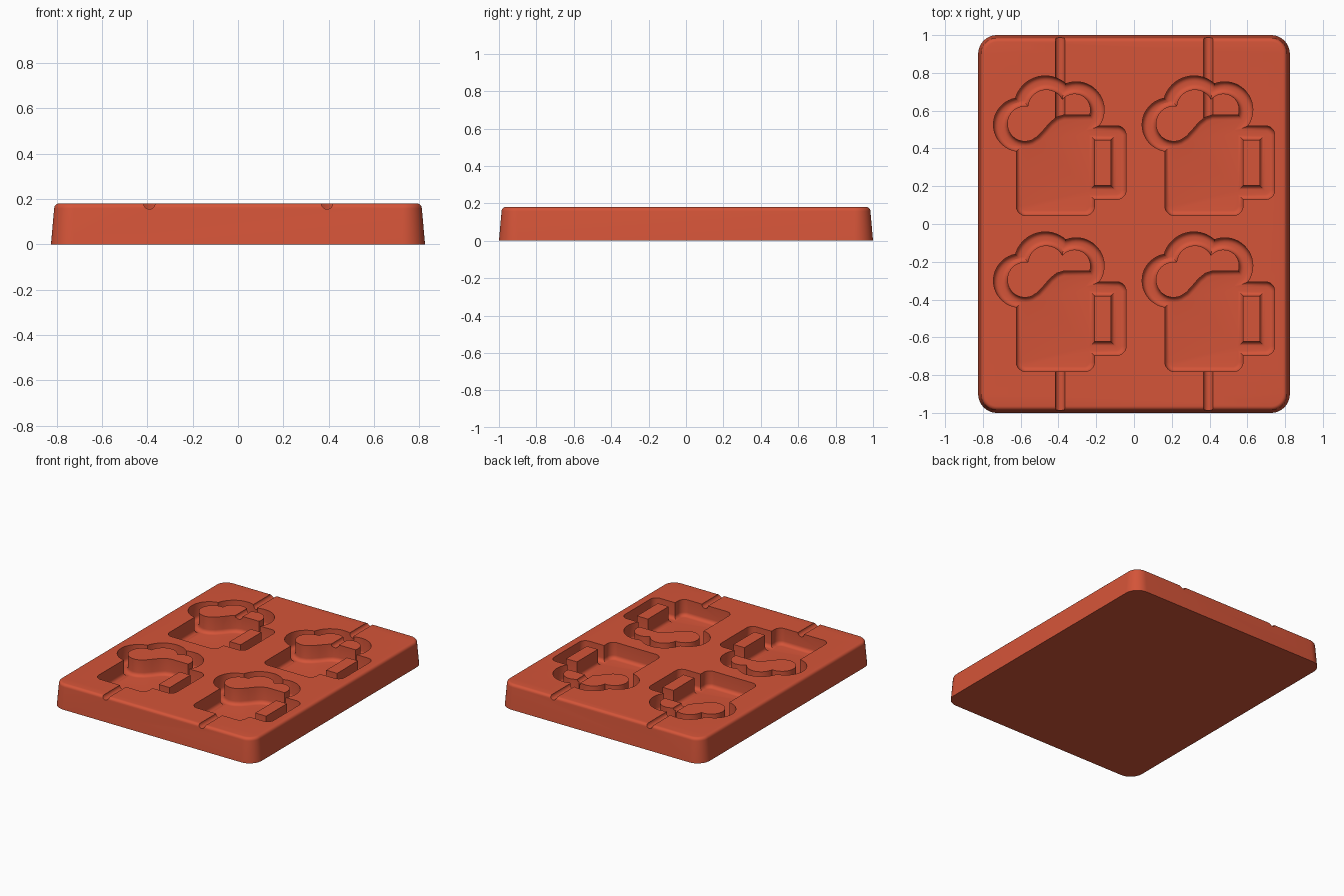
import bpy, bmesh
from math import sin, cos, pi, asin, acos, atan2, hypot, radians

cube = bpy.data.objects.get("Cube")
if cube:
    bpy.data.objects.remove(cube, do_unlink=True)

TOP, FLOOR, FILLET = 0.18, 0.06, 0.027

clay = bpy.data.materials.new("terracotta_red")
clay.use_nodes = True
clay.diffuse_color = (0.66, 0.089, 0.04, 1)
clay.node_tree.nodes["Principled BSDF"].inputs["Base Color"].default_value = clay.diffuse_color


def arc(cx, cy, r, a, b, n=12):
    return [(cx + r * cos(a + (b - a) * i / n), cy + r * sin(a + (b - a) * i / n))
            for i in range(n + 1)]


def meet(p, q):
    """Angles, seen from each centre, of the upper crossing of two circles."""
    dx, dy = q[0] - p[0], q[1] - p[1]
    d, way = hypot(dx, dy), atan2(dy, dx)
    a = acos((d * d + p[2] ** 2 - q[2] ** 2) / (2 * d * p[2]))
    b = acos((d * d + q[2] ** 2 - p[2] ** 2) / (2 * d * q[2]))
    return way + a, way + pi - b


def cloud(circles, grow, start, end):
    """Three-lobed outline, from the right lobe round to the left lobe."""
    left, mid, right = [(x, y, r + grow) for x, y, r in circles]
    l1, m1 = meet(left, mid)
    m0, r1 = meet(mid, right)
    return (arc(*right, start, r1, 20) + arc(*mid, m0, m1, 20)[1:]
            + arc(*left, l1, end, 20)[1:])


def pocket_outline(o):
    """Outer wall of the mug pocket: foam, body and handle, inset by o."""
    lobes = [(-0.602, 0.526, 0.142), (-0.47, 0.62, 0.164), (-0.306, 0.605, 0.148)]
    start = asin((0.52 - o - 0.605) / (0.148 - o))
    end = 2 * pi - acos((-0.021 + o) / (0.142 - o))
    r = 0.05 - o
    return (cloud(lobes, -o, start, end)
            + arc(-0.573, 0.095, r, pi, 1.5 * pi)
            + arc(-0.26, 0.095, r, -pi / 2, 0)
            + [(-0.21 - o, 0.13 + o)]
            + arc(-0.092, 0.18, r, -pi / 2, 0)
            + arc(-0.092, 0.47, r, 0, pi / 2))


def foam_island(o):
    """Raised foam shape with a wavy lower edge, grown by o."""
    lobes = [(-0.577, 0.531, 0.094), (-0.465, 0.615, 0.097), (-0.315, 0.605, 0.085)]
    start = asin((-0.027 - o) / (0.085 + o))
    wave = [(-0.51, 0.464, 40), (-0.475, 0.502, 49), (-0.445, 0.537, 45),
            (-0.41, 0.565, 28), (-0.37, 0.578, 0)]
    return (cloud(lobes, o, start, radians(292))
            + [(x + o * sin(radians(t)), y - o * cos(radians(t))) for x, y, t in wave])


def handle_island(o):
    x0, x1, y0, y1 = -0.21 - o, -0.121 + o, 0.203 - o, 0.446 + o
    return [(x0, y0), (x1, y0), (x1, y1), (x0, y1)]


def tray_outline(o):
    r = 0.1 - o
    pts = []
    for i, (sx, sy) in enumerate([(1, 1), (-1, 1), (-1, -1), (1, -1)]):
        pts += arc(sx * 0.725, sy * 0.9, r, i * pi / 2, (i + 1) * pi / 2)
    return pts


def loft(bm, outlines, levels, dx=0.0, dy=0.0):
    """Stack outlines through (inset, height) levels and cap both ends."""
    ends = [[], []]
    for outline in outlines:
        rings = [[bm.verts.new((x + dx, y + dy, z)) for x, y in outline(o)]
                 for o, z in levels]
        n = len(rings[0])
        for a, b in zip(rings, rings[1:]):
            for i in range(n):
                j = (i + 1) % n
                bm.faces.new((a[i], a[j], b[j], b[i]))
        for cap, ring in zip(ends, (rings[0], rings[-1])):
            cap += [bm.edges.get((ring[i], ring[(i + 1) % n])) for i in range(n)]
    for cap in ends:
        bmesh.ops.triangle_fill(bm, use_beauty=True, edges=cap)


def finish(bm, name):
    bmesh.ops.recalc_face_normals(bm, faces=bm.faces[:])
    mesh = bpy.data.meshes.new(name)
    bm.to_mesh(mesh)
    bm.free()
    mesh.materials.append(clay)
    obj = bpy.data.objects.new(name, mesh)
    bpy.context.collection.objects.link(obj)
    return obj


# Tray block: drafted sides and a rounded top rim
quarter = [i * pi / 10 for i in range(6)]
rim = 0.022
bm = bmesh.new()
loft(bm, [tray_outline],
     [(0, 0)] + [(0.014 + rim * (1 - cos(t)), TOP - rim + rim * sin(t)) for t in quarter])
tray = finish(bm, "mould_tray")

# Four mug-shaped pockets with filleted floors
bm = bmesh.new()
levels = [(0, TOP + 0.03)] + [(FILLET * (1 - cos(t)), FLOOR + FILLET * (1 - sin(t)))
                              for t in quarter]
for dx in (0, 0.787):
    for dy in (0, -0.826):
        loft(bm, [pocket_outline, foam_island, handle_island], levels, dx, dy)
pockets = finish(bm, "pocket_cutter")

# Round pouring channels from the front and back edges
bm = bmesh.new()
for x in (-0.391, 0.393):
    for y0, y1 in ((0.56, 1.1), (-1.1, -0.74)):
        rings = [[bm.verts.new((px, y, pz)) for px, pz in arc(x, TOP, 0.025, 0, 2 * pi, 24)[:-1]]
                 for y in (y0, y1)]
        for i in range(24):
            j = (i + 1) % 24
            bm.faces.new((rings[0][i], rings[0][j], rings[1][j], rings[1][i]))
        for ring in rings:
            bm.faces.new(ring)
channels = finish(bm, "channel_cutter")

# Cut everything out of the block
bpy.context.view_layer.objects.active = tray
for cutter in (pockets, channels):
    cutter.hide_render = True
    mod = tray.modifiers.new(cutter.name, 'BOOLEAN')
    mod.operation = 'DIFFERENCE'
    mod.solver = 'EXACT'
    mod.object = cutter
    bpy.ops.object.modifier_apply(modifier=mod.name)
    bpy.data.objects.remove(cutter, do_unlink=True)

bpy.ops.object.select_all(action='DESELECT')
tray.select_set(True)
bpy.ops.object.shade_smooth_by_angle(angle=radians(30))
